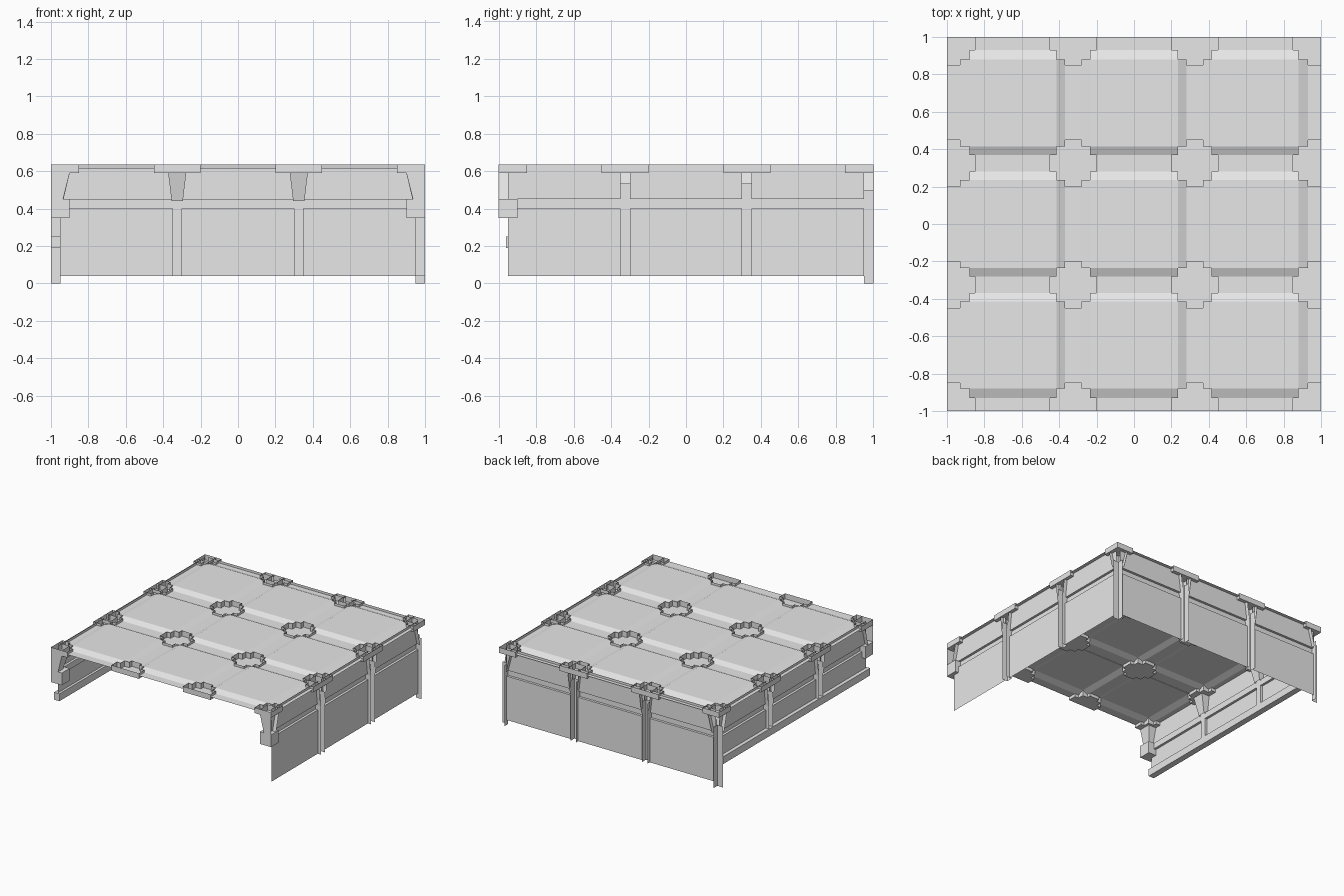
import bpy, bmesh

cube = bpy.data.objects.get("Cube")
if cube:
    bpy.data.objects.remove(cube, do_unlink=True)

grey = bpy.data.materials.new("light_grey")
grey.use_nodes = True
grey.diffuse_color = (0.8, 0.8, 0.8, 1)
grey.node_tree.nodes["Principled BSDF"].inputs["Base Color"].default_value = (0.8, 0.8, 0.8, 1)

TOP, BEAM, CAP = 0.635, 0.615, 0.59      # ceiling heights
INNER, WALL = 0.95, 0.97                 # rib face and wall sheet distances
RIB_LO, RIB_HI = 0.4, 0.45               # horizontal wall rib
MID = 0.325                              # rib spacing from the centre


def make(name, faces):
    """Turn a list of point loops into one flat shaded sheet object."""
    bm = bmesh.new()
    for loop in faces:
        pts = [p for i, p in enumerate(loop) if p != loop[i - 1]]
        bm.faces.new([bm.verts.new(p) for p in pts])
    bmesh.ops.remove_doubles(bm, verts=bm.verts, dist=0.0005)
    mesh = bpy.data.meshes.new(name)
    bm.to_mesh(mesh)
    bm.free()
    mesh.materials.append(grey)
    obj = bpy.data.objects.new(name, mesh)
    bpy.context.collection.objects.link(obj)
    return obj


def box(name, x, y, z):
    faces = []
    for h in z:
        faces.append([(x[0], y[0], h), (x[1], y[0], h), (x[1], y[1], h), (x[0], y[1], h)])
    ring = faces[0]
    faces += [[ring[i - 1], ring[i], (*ring[i][:2], z[1]), (*ring[i - 1][:2], z[1])] for i in range(4)]
    obj = make(name, faces)
    bm = bmesh.new()
    bm.from_mesh(obj.data)
    bmesh.ops.recalc_face_normals(bm, faces=bm.faces)
    bm.to_mesh(obj.data)
    bm.free()


def span(i, inner, outer):
    """Extent of grid line i: the outer lines are clipped at the edge."""
    if i == 0:
        return (-1, -1 + outer)
    if i == 3:
        return (1 - outer, 1)
    c = MID if i == 2 else -MID
    return (c - inner, c + inner)


arm = [span(i, 0.125, 0.15) for i in range(4)]
square = [span(i, 0.09, 0.12) for i in range(4)]
narrow = [span(i, 0.045, 0.07) for i in range(4)]


def flat(x, y, z):
    return [(x[0], y[0], z), (x[1], y[0], z), (x[1], y[1], z), (x[0], y[1], z)]


# Ceiling: raised coffers, sloped borders and flat beams
ceiling = []
for i in range(3):
    run = (square[i][1], square[i + 1][0])
    for j in range(3):
        ceiling.append(flat(run, (square[j][1], square[j + 1][0]), TOP))
    for j in range(4):
        strips = [flat((arm[i][1], arm[i + 1][0]), narrow[j], BEAM)]
        for side in (0, 1):
            a, b = narrow[j][side], square[j][side]
            if a != b:
                strip = [(run[0], a, BEAM), (run[1], a, BEAM), (run[1], b, TOP), (run[0], b, TOP)]
                strips.append(strip if side else strip[::-1])
        for s in strips:
            ceiling.append(s)
            ceiling.append([(y, x, z) for x, y, z in s][::-1])
make("ceiling", ceiling)

# Stepped trays where the beams cross
for i in range(4):
    for j in range(4):
        (ax, bx), (ay, by) = arm[i], arm[j]
        (sx, tx), (sy, ty) = square[i], square[j]
        (nx, mx), (ny, my) = narrow[i], narrow[j]
        outline = [(nx, ay), (mx, ay), (mx, sy), (tx, sy), (tx, ny), (bx, ny),
                   (bx, my), (tx, my), (tx, ty), (mx, ty), (mx, by), (nx, by),
                   (nx, ty), (sx, ty), (sx, my), (ax, my), (ax, ny), (sx, ny),
                   (sx, sy), (nx, sy)]
        outline = [p for k, p in enumerate(outline) if p != outline[k - 1]]
        tray = [[(*p, CAP) for p in outline]]
        for k, q in enumerate(outline):
            p = outline[k - 1]
            tray.append([(*p, CAP), (*q, CAP), (*q, TOP), (*p, TOP)])
        make("crossing_tray", tray)


def strip(path, z0, z1, top=None):
    """Upright sheets along a plan path, optionally with a different top path."""
    top = top or path
    return [[(*path[k], z0), (*path[k + 1], z0), (*top[k + 1], z1), (*top[k], z1)]
            for k in range(len(path) - 1)]


# Walls: each is made in (along, outward, up) and turned into place
sides = {
    "left_wall": (lambda u, d, z: (d, u, z), 0.04),
    "right_wall": (lambda u, d, z: (-d, u, z), 0.25),
    "back_wall": (lambda u, d, z: (u, d, z), 0.04),
}
for name, (turn, base) in sides.items():
    def place(part, faces):
        make(name + "_" + part, [[turn(*p) for p in f] for f in faces])

    half = 0.025
    bays = [(-INNER, -MID - half), (-MID + half, MID - half), (MID + half, INNER)]
    panels, rib = [], []
    for a, b in bays:
        panels += strip([(a, WALL), (b, WALL)], base, RIB_LO)
        panels += strip([(a, WALL), (b, WALL)], RIB_HI, TOP)
        rib += strip([(a, INNER), (b, INNER)], RIB_LO, RIB_HI)
        rib += [flat((a, b), (INNER, WALL), h) for h in (RIB_LO, RIB_HI)]
    place("panels", panels)
    place("rib", rib)
    for c in (-MID, MID):
        # channel pillar, open outward
        post = [(c - half, 1), (c - half, INNER), (c + half, INNER), (c + half, 1)]
        place("pillar", strip(post, base, 0.535))
        # flared bracket with an upright collar
        low = [(c - 0.03, 1), (c - 0.03, 0.935), (c + 0.03, 0.935), (c + 0.03, 1)]
        high = [(c - 0.048, 1), (c - 0.048, 0.9), (c + 0.048, 0.9), (c + 0.048, 1)]
        place("bracket", strip(low, 0.44, CAP, high) + strip(high, CAP, TOP))

# Corner posts, brackets and front end blocks
for s in (-1, 1):
    make("back_corner_post", strip([(s * INNER, 1), (s * INNER, INNER), (s, INNER)], 0, 0.5))
    for e in (-1, 1):
        low = [(s * 0.935, e), (s * 0.935, e * 0.935), (s, e * 0.935)]
        high = [(s * 0.9, e), (s * 0.9, e * 0.9), (s, e * 0.9)]
        if e < 0:
            low.insert(0, (s, e))
            high.insert(0, (s, e))
        make("corner_bracket", strip(low, RIB_HI, CAP, high) + strip(high, CAP, TOP))
    box("front_end_block", sorted((s * 0.9, s)), (-1, -0.9), (0.35, 0.45))

# Low rail along the half-height wall
box("right_wall_rail", (-1, -INNER), (-0.96, INNER), (0.19, 0.25))
